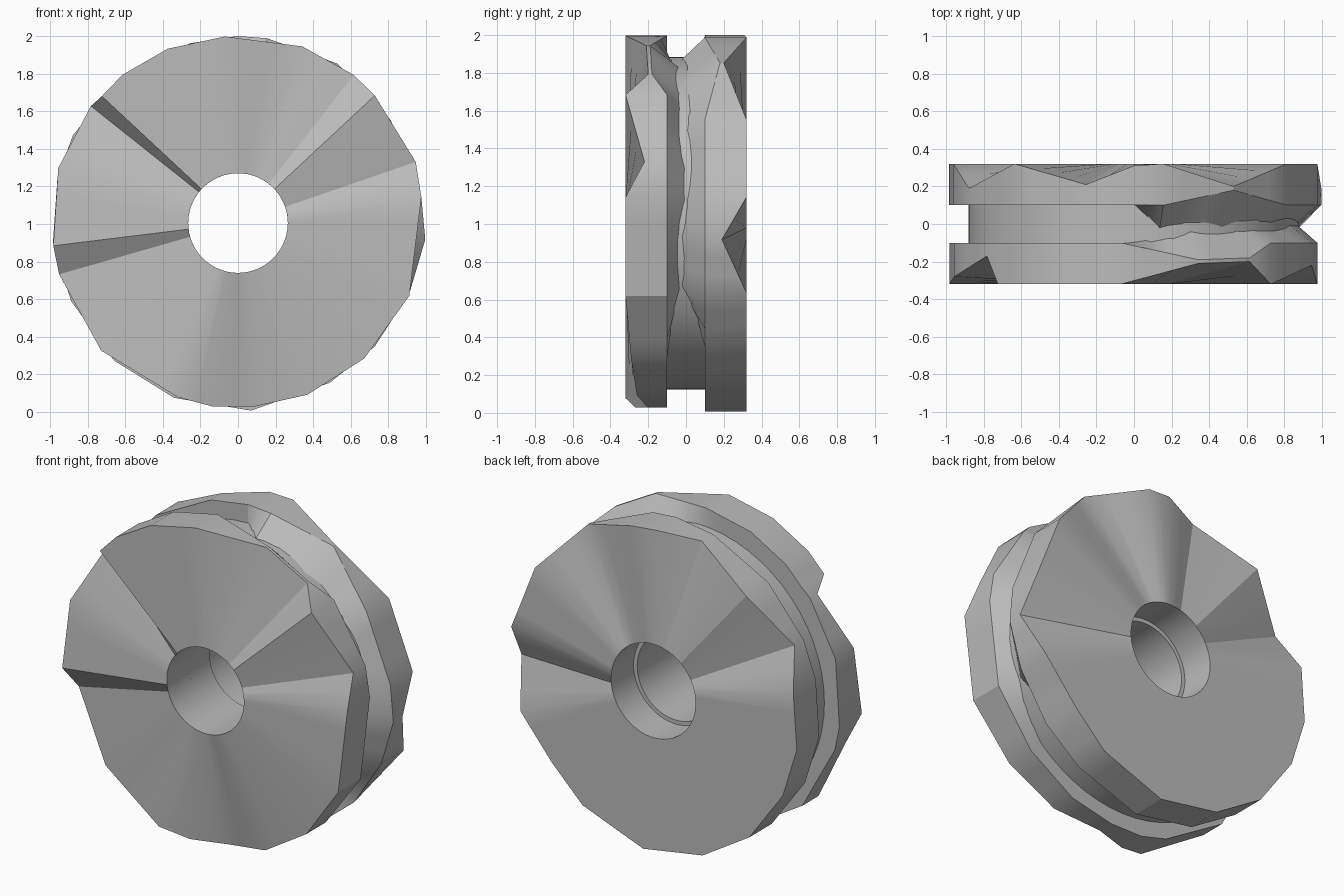
import bpy, bmesh, math
from math import radians, cos, sin, ceil
from mathutils import Vector

if "Cube" in bpy.data.objects:
    bpy.data.objects.remove(bpy.data.objects["Cube"])

CZ = 1.005        # height of the wheel axis
CORE_R = 0.88

stone = bpy.data.materials.new("stone_grey")
stone.use_nodes = True
GREY = (0.5, 0.5, 0.5, 1)
stone.diffuse_color = GREY
stone.node_tree.nodes["Principled BSDF"].inputs["Base Color"].default_value = GREY


def polar(angle, r, y):
    a = radians(angle)
    return Vector((r * cos(a), y, CZ + r * sin(a)))


def finish(name, bm):
    bmesh.ops.recalc_face_normals(bm, faces=bm.faces)
    mesh = bpy.data.meshes.new(name)
    bm.to_mesh(mesh)
    bm.free()
    mesh.materials.append(stone)
    ob = bpy.data.objects.new(name, mesh)
    bpy.context.collection.objects.link(ob)
    bpy.ops.object.select_all(action='DESELECT')
    ob.select_set(True)
    bpy.context.view_layer.objects.active = ob
    bpy.ops.object.shade_smooth_by_angle(angle=radians(25))
    return ob


def loft(bm, sections, close_section=False):
    """Skin a closed loop of cross-sections."""
    grid = [[bm.verts.new(p) for p in s] for s in sections]
    n = len(grid[0])
    for a, b in zip(grid, grid[1:] + grid[:1]):
        for j in range(n if close_section else n - 1):
            k = (j + 1) % n
            bm.faces.new((a[j], a[k], b[k], b[j]))


def flange(name, side, bore, rim):
    """Chipped disc; rim holds (angle, face depth, radius), side is -1 or 1."""
    def key(angle, depth, r):
        # the groove is square on most of the rim, V-shaped on the right
        vee = angle < 86 or angle > 325
        broken = 50 < angle < 80 and depth < 0.26
        edge = depth - 0.02 if broken else 0.1
        foot = side * 0.1
        if vee:
            foot = -0.03 if angle > 40 else 0.0
        return [polar(angle, r, side * depth),
                polar(angle, max(r, 0.98), side * edge),
                polar(angle, CORE_R - 0.01, foot)]

    sections = []
    for (a0, d0, r0), (a1, d1, r1) in zip(rim, rim[1:] + rim[:1]):
        span = (a1 - a0) % 360
        steps = ceil(span / 8)
        k0, k1 = key(a0, d0, r0), key(a1, d1, r1)
        for i in range(steps):
            t = i / steps
            a = a0 + span * t
            outer = [p.lerp(q, t) for p, q in zip(k0, k1)]
            inner = [polar(a, bore, side * 0.09), polar(a, bore, side * 0.32)]
            sections.append(inner + outer)
    bm = bmesh.new()
    loft(bm, sections)
    finish(name, bm)


# Front disc with its chipped notches
flange("front_disc", -1, 0.265, [
    (8, .32, .985), (19, .22, 1.0), (43, .32, .995), (52, .2, 1.0),
    (70, .21, 1.0), (94, .32, .995), (112, .32, 1.0), (128, .32, 1.0),
    (137, .32, .99), (141.5, .17, 1.0), (163, .28, 1.0), (187, .32, .99),
    (196, .2, .99), (223, .26, .995), (251, .32, .98), (262, .27, .985),
    (275, .2, .98), (292, .26, .985), (313, .29, .985), (337, .32, .99)])

# Back disc with its chipped notches
flange("back_disc", 1, 0.29, [
    (8, .32, .985), (34, .32, .98), (58, .2, 1.0), (81, .32, .995),
    (90, .31, .995), (105, .21, .99), (130, .32, .99), (152, .19, .995),
    (166, .32, .99), (186, .32, .99), (205, .32, .98), (228, .32, .985),
    (250, .32, .99), (274, .32, 1.0), (300, .32, .97), (318, .32, .94),
    (338, .32, .985), (355, .19, 1.0)])

# Core drum: floor of the groove and middle of the bore
bm = bmesh.new()
loft(bm, [[polar(a, 0.265, -0.1), polar(a, 0.265, 0.1),
           polar(a, CORE_R, 0.1), polar(a, CORE_R, -0.1)]
          for a in range(0, 360, 6)], close_section=True)
finish("core_drum", bm)
